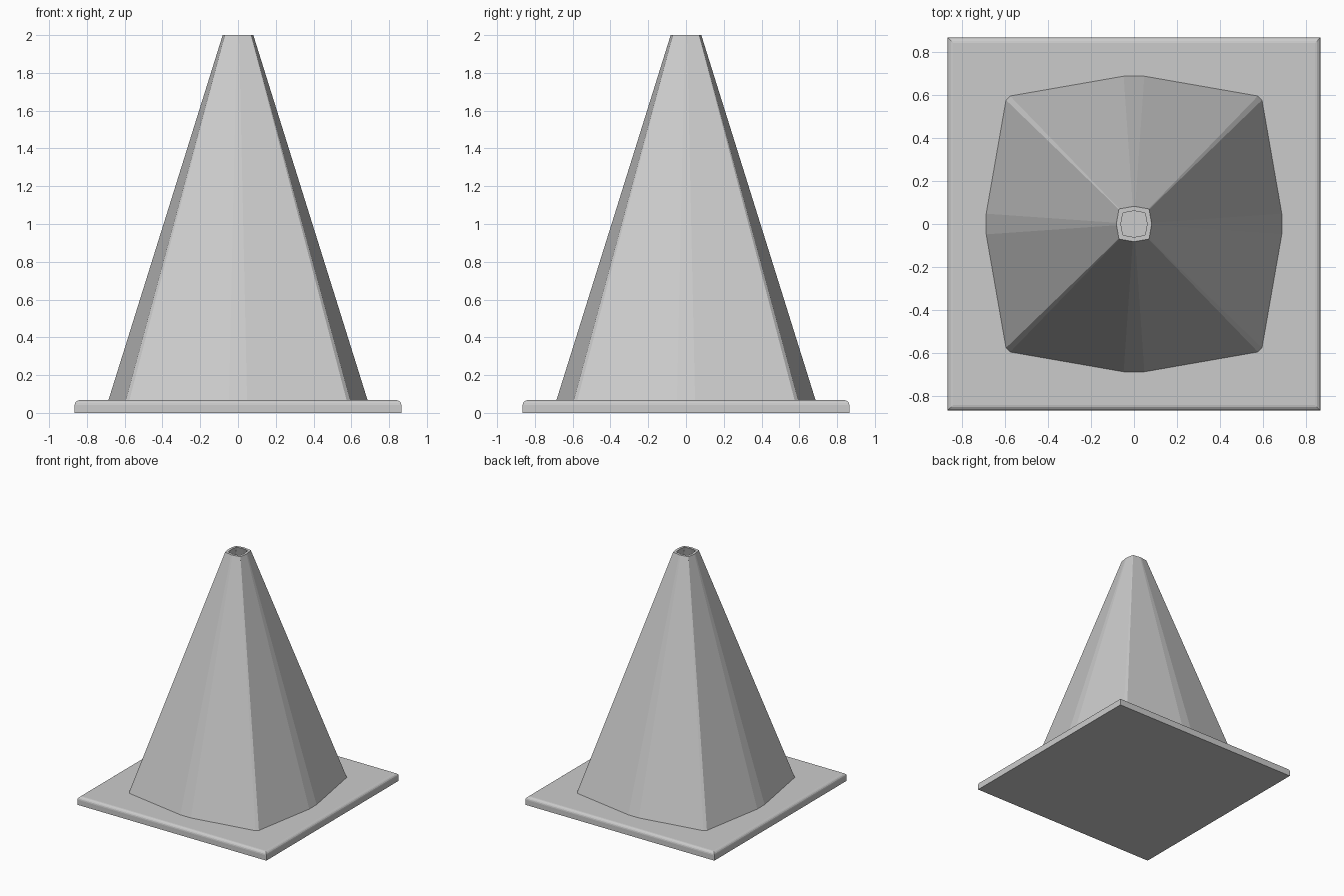
import bpy, bmesh

if "Cube" in bpy.data.objects:
    bpy.data.objects.remove(bpy.data.objects["Cube"])


def add_object(name, bm):
    bmesh.ops.recalc_face_normals(bm, faces=bm.faces)
    mesh = bpy.data.meshes.new(name)
    bm.to_mesh(mesh)
    bm.free()
    obj = bpy.data.objects.new(name, mesh)
    bpy.context.collection.objects.link(obj)
    return obj


# Square base slab with rounded upper edges
HALF, THICK = 0.865, 0.067
bm = bmesh.new()
bmesh.ops.create_cube(bm, size=1)
for v in bm.verts:
    v.co = (v.co.x * 2 * HALF, v.co.y * 2 * HALF, (v.co.z + 0.5) * THICK)
top_edges = [e for e in bm.edges if all(v.co.z > THICK / 2 for v in e.verts)]
bmesh.ops.bevel(bm, geom=top_edges, offset=0.025, segments=4, profile=0.5,
                affect='EDGES')
add_object("base", bm)

# Cone cross-section: bulged square with narrow chamfers, one quarter turned four times
quarter = [(0.686, -0.048), (0.686, 0.048), (0.594, 0.575), (0.575, 0.594)]
section = []
for _ in range(4):
    section += quarter
    quarter = [(-y, x) for x, y in quarter]


def ring(bm, half_width, z):
    s = half_width / 0.686
    return [bm.verts.new((x * s, y * s, z)) for x, y in section]


# Hollow cone shell: outer wall, flat rim, inner wall
bm = bmesh.new()
rings = [ring(bm, w, z) for w, z in
         [(0.686, THICK), (0.081, 2.0), (0.06, 2.0), (0.664, THICK)]]
n = len(section)
for k in range(4):
    a, b = rings[k], rings[(k + 1) % 4]
    for i in range(n):
        j = (i + 1) % n
        bm.faces.new((a[i], a[j], b[j], b[i]))
add_object("cone_body", bm)
